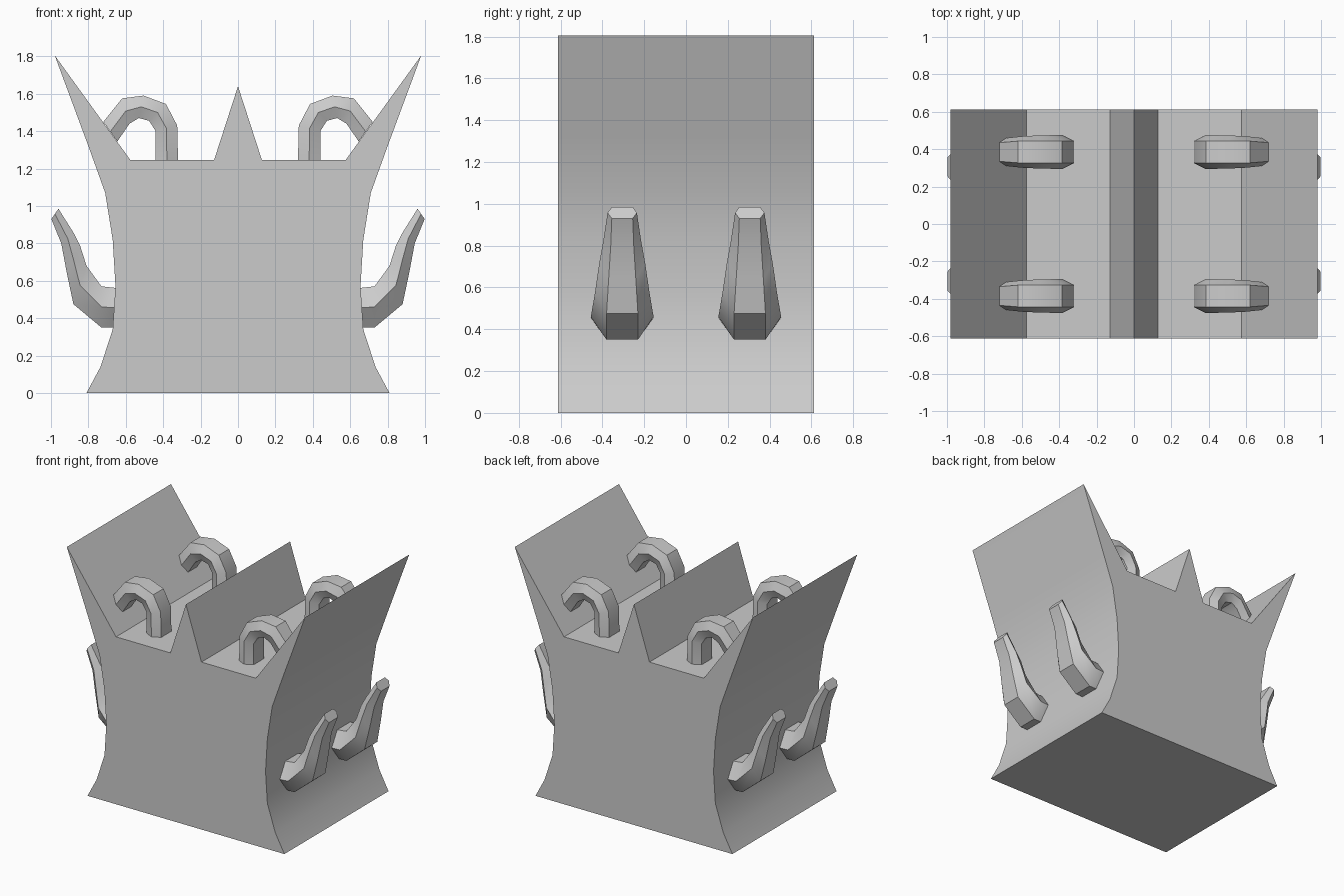
import bpy
import math

cube = bpy.data.objects.get("Cube")
if cube:
    bpy.data.objects.remove(cube, do_unlink=True)

grey = bpy.data.materials.new("plain grey")
grey.use_nodes = True
grey.diffuse_color = (0.6, 0.6, 0.6, 1)
grey.node_tree.nodes["Principled BSDF"].inputs["Base Color"].default_value = (0.6, 0.6, 0.6, 1)


def loft(name, rings, smooth_angle=35):
    """Join equal-sized rings of points into a closed solid with end caps."""
    n = len(rings[0])
    verts = [p for ring in rings for p in ring]
    faces = [list(range(n)), list(range(len(verts) - n, len(verts)))[::-1]]
    for r in range(len(rings) - 1):
        for i in range(n):
            a, b = r * n + i, r * n + (i + 1) % n
            faces.append([a, a + n, b + n, b])
    mesh = bpy.data.meshes.new(name)
    mesh.from_pydata(verts, [], faces)
    mesh.materials.append(grey)
    obj = bpy.data.objects.new(name, mesh)
    bpy.context.collection.objects.link(obj)
    # make every face point outwards
    import bmesh
    bm = bmesh.new()
    bm.from_mesh(mesh)
    bmesh.ops.recalc_face_normals(bm, faces=bm.faces)
    bm.to_mesh(mesh)
    bm.free()
    bpy.ops.object.select_all(action='DESELECT')
    obj.select_set(True)
    bpy.context.view_layer.objects.active = obj
    bpy.ops.object.shade_smooth_by_angle(angle=math.radians(smooth_angle))
    return obj


def horn(name, stations, side, y):
    """Six-sided horn; each station is outer x, z, inner x, z, face and ridge half widths."""
    rings = []
    for ox, oz, ix, iz, face, ridge in stations:
        mx, mz = (ox + ix) / 2, (oz + iz) / 2
        section = [(ox, -face, oz), (ox, face, oz), (mx, ridge, mz),
                   (ix, face, iz), (ix, -face, iz), (mx, -ridge, mz)]
        rings.append([(side * px, y + py, pz) for px, py, pz in section])
    return loft(name, rings)


# Body: waisted block with a centre ridge and two flared top fins
half = [(0.81, 0), (0.735, 0.14), (0.67, 0.34), (0.655, 0.57), (0.67, 0.82),
        (0.71, 1.07), (0.80, 1.32), (0.98, 1.805), (0.575, 1.245), (0.128, 1.245)]
outline = half + [(0, 1.64)] + [(-x, z) for x, z in reversed(half)]
loft("body", [[(x, y, z) for x, z in outline] for y in (-0.612, 0.612)])

# Curled hooks on top and upswept horns on the sides
hook = [(0.32, 1.22, 0.44, 1.22, 0.06, 0.09),
        (0.325, 1.43, 0.44, 1.40, 0.06, 0.09),
        (0.385, 1.545, 0.475, 1.455, 0.06, 0.09),
        (0.505, 1.59, 0.53, 1.47, 0.06, 0.088),
        (0.62, 1.575, 0.58, 1.44, 0.058, 0.084),
        (0.72, 1.45, 0.645, 1.345, 0.05, 0.075)]
side_horn = [(0.64, 0.35, 0.64, 0.56, 0.075, 0.15),
             (0.73, 0.35, 0.73, 0.57, 0.075, 0.15),
             (0.88, 0.475, 0.81, 0.68, 0.075, 0.13),
             (0.915, 0.64, 0.845, 0.79, 0.065, 0.11),
             (0.945, 0.80, 0.875, 0.85, 0.055, 0.09),
             (0.998, 0.93, 0.96, 0.985, 0.05, 0.07)]
for side, side_name in ((1, "left"), (-1, "right")):
    for end, end_name in ((-1, "front"), (1, "back")):
        horn(f"top_hook_{end_name}_{side_name}", hook, side, 0.385 * end)
        horn(f"side_horn_{end_name}_{side_name}", side_horn, side, 0.305 * end)
